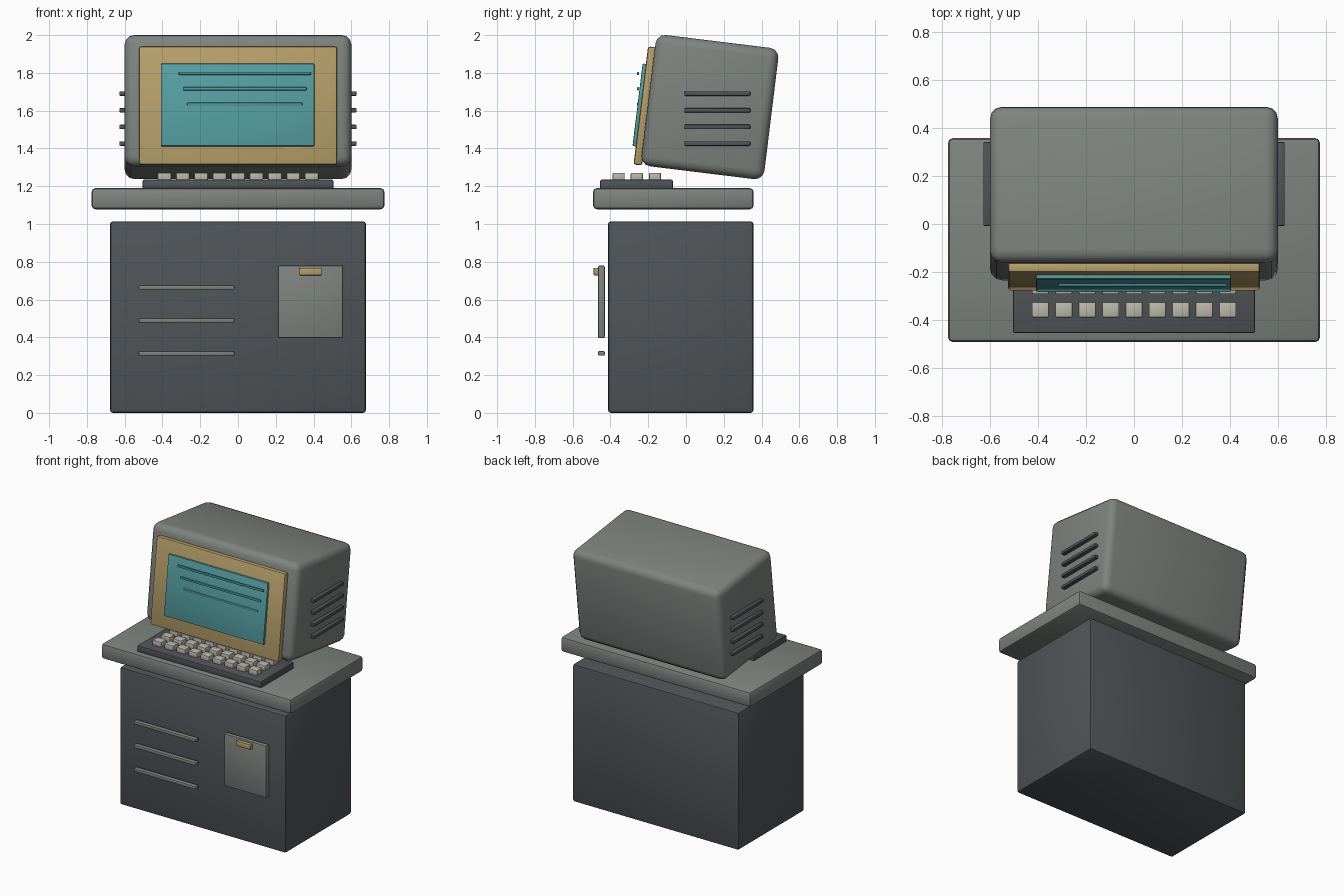
import bpy, bmesh, math
from mathutils import Matrix

if "Cube" in bpy.data.objects:
    bpy.data.objects.remove(bpy.data.objects["Cube"])


def material(name, rgb):
    m = bpy.data.materials.new(name)
    m.diffuse_color = (*rgb, 1)
    m.use_nodes = True
    m.node_tree.nodes["Principled BSDF"].inputs["Base Color"].default_value = m.diffuse_color
    return m


BODY = material("body_grey", (0.21, 0.23, 0.215))
DARK = material("dark_grey", (0.08, 0.09, 0.097))
GOLD = material("tan", (0.46, 0.34, 0.14))
TEAL = material("teal", (0.09, 0.34, 0.36))
KEY = material("key_cream", (0.50, 0.48, 0.41))
TILT = math.radians(-7)


def box(name, centre, size, mat, bevel=0.006, segments=2, tilt=0.0):
    """Rounded box, optionally leaning back about the x axis."""
    bm = bmesh.new()
    bmesh.ops.create_cube(bm, size=1, matrix=Matrix.Diagonal((*size, 1)))
    bmesh.ops.bevel(bm, geom=bm.edges[:], offset=bevel, segments=segments,
                    profile=0.5, affect='EDGES')
    me = bpy.data.meshes.new(name)
    bm.to_mesh(me)
    bm.free()
    me.materials.append(mat)
    ob = bpy.data.objects.new(name, me)
    bpy.context.collection.objects.link(ob)
    ob.location = centre
    ob.rotation_euler.x = tilt
    bpy.ops.object.select_all(action='DESELECT')
    ob.select_set(True)
    bpy.context.view_layer.objects.active = ob
    bpy.ops.object.shade_smooth_by_angle(angle=math.radians(35))
    return ob


# Cabinet and desk top
box("cabinet", (0, -0.028, 0.507), (1.355, 0.77, 1.014), DARK, 0.015)
box("desk_top", (0, -0.067, 1.134), (1.55, 0.85, 0.112), BODY, 0.02)

# Cabinet front: door, latch, trim strips
box("cabinet_door", (0.384, -0.448, 0.588), (0.345, 0.036, 0.385), BODY, 0.008)
box("door_latch", (0.384, -0.475, 0.748), (0.118, 0.03, 0.04), GOLD)
for i, z in enumerate((0.664, 0.490, 0.315)):
    box(f"cabinet_strip_{i + 1}", (-0.272, -0.448, z), (0.507, 0.036, 0.024), BODY)

# Monitor housing, bezel and screen, all leaning back
box("monitor_housing", (0, 0.127, 1.619), (1.2, 0.655, 0.70), BODY, 0.05, 3, TILT)
box("screen_bezel", (0, -0.217, 1.625), (1.05, 0.045, 0.63), GOLD, 0.012, 2, TILT)
box("screen", (-0.002, -0.2455, 1.63), (0.813, 0.022, 0.44), TEAL, 0.006, 2, TILT)

# Raised lines on the screen and small indicator under it
for i, (w, z) in enumerate(((0.70, 1.797), (0.656, 1.716), (0.61, 1.635))):
    box(f"screen_line_{i + 1}", (0.036, -0.254, z), (w, 0.012, 0.016), TEAL, 0.004)
box("bezel_indicator", (0.295, -0.259, 1.395), (0.11, 0.018, 0.02), GOLD, 0.004)

# Side vents
for side, s in (("left", -1), ("right", 1)):
    for i in range(4):
        box(f"vent_{side}_{i + 1}", (s * 0.608, 0.166, 1.69 - i * 0.088),
            (0.04, 0.35, 0.024), DARK)

# Keyboard
box("keyboard_base", (0, -0.262, 1.21), (1.01, 0.385, 0.05), DARK, 0.008)
for row in range(3):
    for col in range(9):
        box(f"key_{row + 1}_{col + 1}",
            ((col - 4) * 0.0975, -0.357 + row * 0.0965, 1.25),
            (0.072, 0.064, 0.042), KEY)
